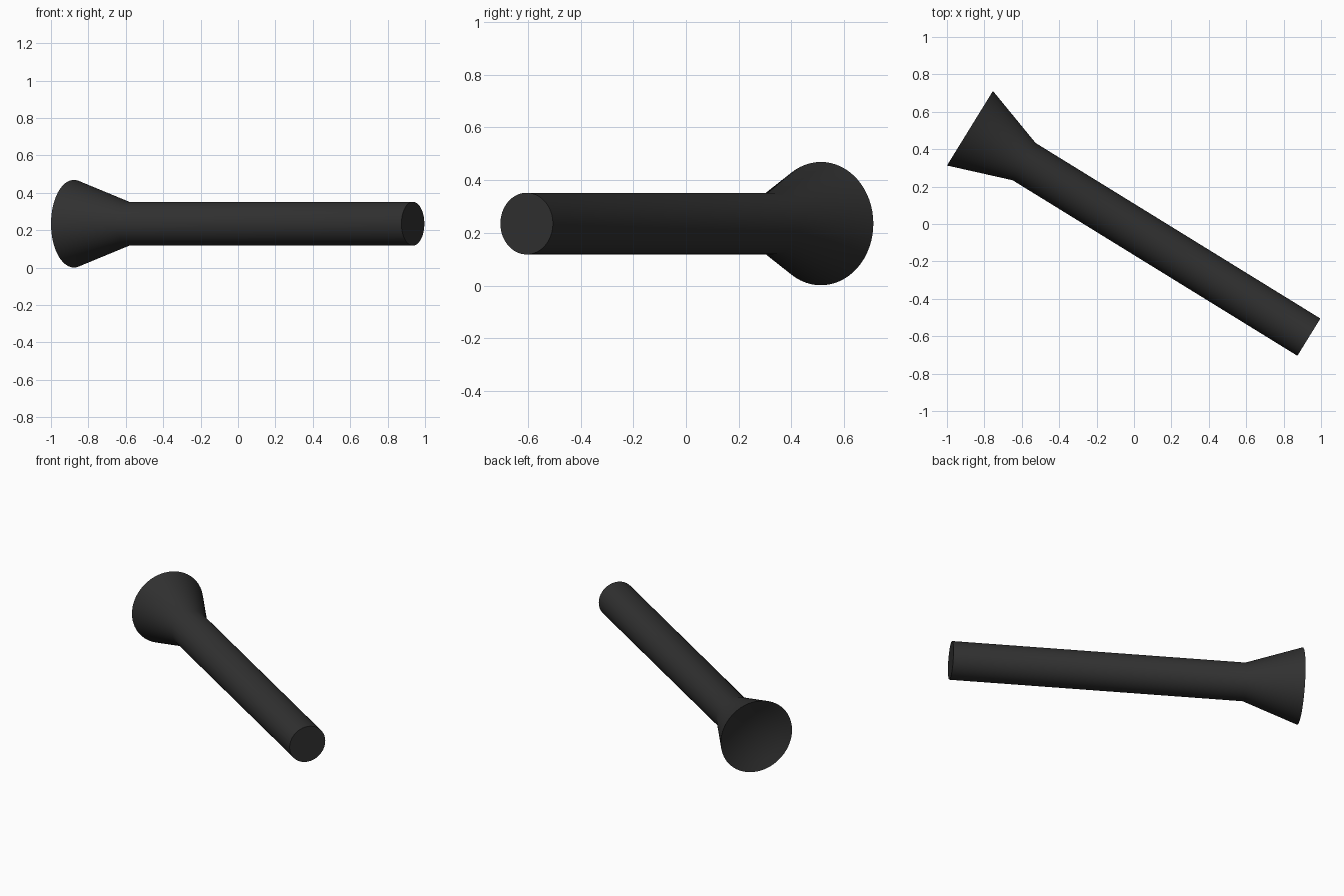
import bpy, bmesh, math
from mathutils import Matrix, Vector

if "Cube" in bpy.data.objects:
    bpy.data.objects.remove(bpy.data.objects["Cube"])

HEAD = Vector((-0.877, 0.512, 0.235))   # centre of the wide rim
TAIL = Vector((0.935, -0.605, 0.235))   # centre of the flat tail end
LENGTH = (TAIL - HEAD).length
SIDES = 64

mat = bpy.data.materials.new("dark_body")
mat.diffuse_color = (0.03, 0.03, 0.03, 1)
mat.use_nodes = True
mat.node_tree.nodes["Principled BSDF"].inputs["Base Color"].default_value = mat.diffuse_color


def lathe(name, profile):
    """Revolve (distance from rim, radius) points around the torch axis."""
    bm = bmesh.new()
    verts = [bm.verts.new((r, 0, d)) for d, r in profile]
    edges = [bm.edges.new(pair) for pair in zip(verts, verts[1:])]
    bmesh.ops.spin(bm, geom=verts + edges, cent=(0, 0, 0), axis=(0, 0, 1),
                   angle=math.tau, steps=SIDES, use_merge=True)
    bmesh.ops.remove_doubles(bm, verts=bm.verts, dist=1e-5)
    bmesh.ops.recalc_face_normals(bm, faces=bm.faces)
    # lay the axis along the head-to-tail line
    turn = (TAIL - HEAD).to_track_quat('Z', 'Y').to_matrix().to_4x4()
    bm.transform(Matrix.Translation(HEAD) @ turn)
    mesh = bpy.data.meshes.new(name)
    bm.to_mesh(mesh)
    bm.free()
    obj = bpy.data.objects.new(name, mesh)
    bpy.context.collection.objects.link(obj)
    mesh.materials.append(mat)
    bpy.context.view_layer.objects.active = obj
    obj.select_set(True)
    bpy.ops.object.shade_smooth_by_angle(angle=math.radians(35))
    obj.select_set(False)
    return obj


# Shallow dished face, flared head, straight handle and flat tail
dish = [(0.05 * (1 - (r / 0.234) ** 2), r) for r in (0, 0.06, 0.12, 0.18)]
lathe("torch_body", dish + [(0, 0.234), (0.34, 0.117), (LENGTH, 0.117), (LENGTH, 0)])
